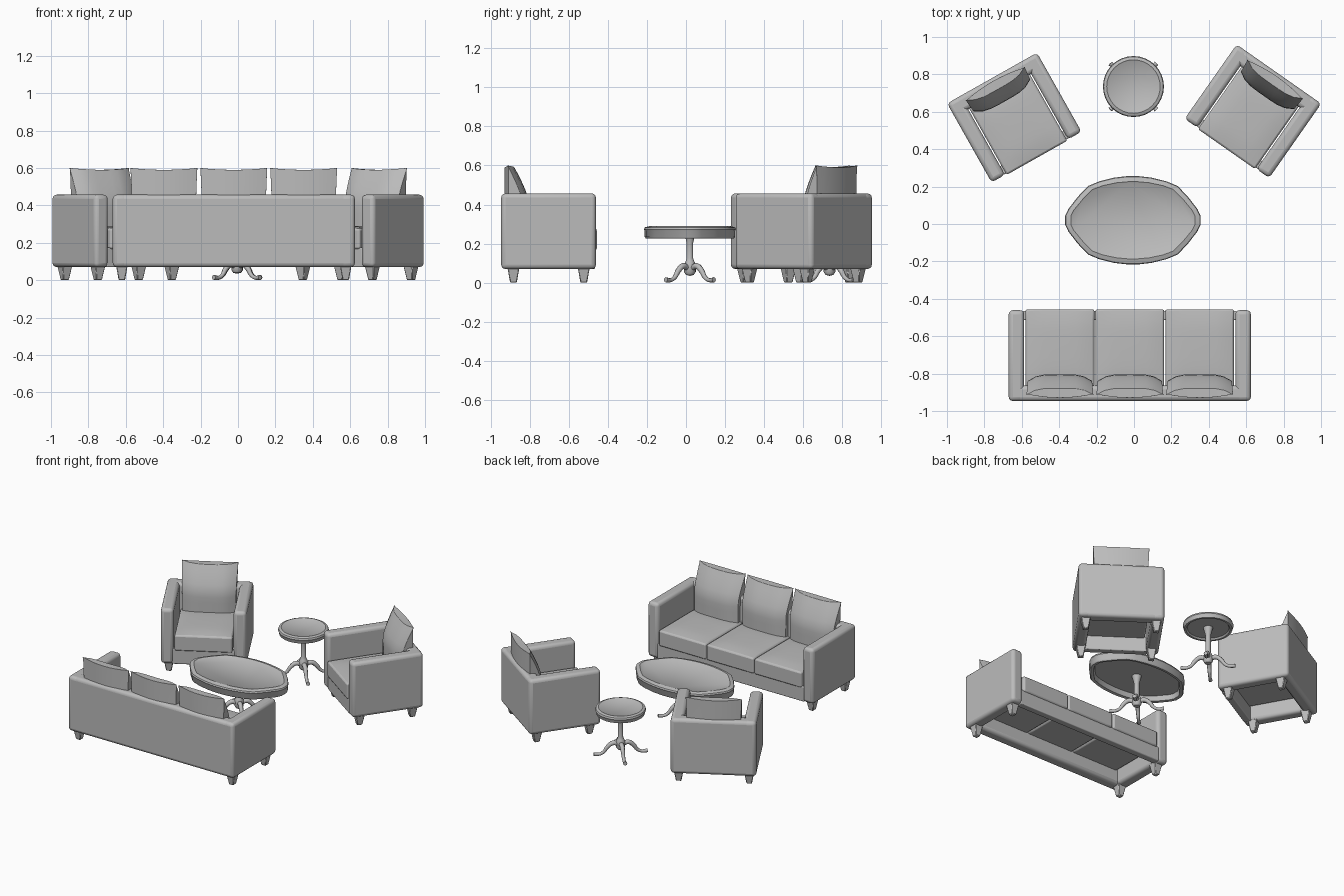
import bpy, bmesh, math
from mathutils import Matrix, Vector

cube = bpy.data.objects.get("Cube")
if cube:
    bpy.data.objects.remove(cube, do_unlink=True)

grey = bpy.data.materials.new("plain_grey")
grey.use_nodes = True
grey.diffuse_color = (0.5, 0.5, 0.5, 1)
grey.node_tree.nodes["Principled BSDF"].inputs["Base Color"].default_value = (0.5, 0.5, 0.5, 1)


def finish(name, bm, matrix, bevel=0.0, segments=3):
    """Turn a bmesh into a smooth-by-angle object with an optional bevel."""
    bmesh.ops.recalc_face_normals(bm, faces=bm.faces)
    mesh = bpy.data.meshes.new(name)
    bm.to_mesh(mesh)
    bm.free()
    mesh.materials.append(grey)
    obj = bpy.data.objects.new(name, mesh)
    bpy.context.collection.objects.link(obj)
    obj.matrix_world = matrix
    if bevel:
        mod = obj.modifiers.new("rounded_edges", "BEVEL")
        mod.width, mod.segments = bevel, segments
    bpy.ops.object.select_all(action="DESELECT")
    obj.select_set(True)
    bpy.context.view_layer.objects.active = obj
    bpy.ops.object.shade_smooth_by_angle(angle=math.radians(40))
    return obj


def box(name, matrix, xs, ys, zs, bevel=0.01):
    bm = bmesh.new()
    bmesh.ops.create_cube(bm, size=1)
    for v in bm.verts:
        v.co = Vector((a + (b - a) * (c + 0.5) for (a, b), c in zip((xs, ys, zs), v.co)))
    return finish(name, bm, matrix, bevel)


def leg(name, matrix, x, y):
    """Short square leg, tapered towards the floor."""
    bm = bmesh.new()
    bmesh.ops.create_cone(bm, cap_ends=True, segments=4, radius1=0.024, radius2=0.044, depth=0.08,
                          matrix=Matrix.Translation((x, y, 0.04)) @ Matrix.Rotation(math.pi / 4, 4, "Z"))
    finish(name, bm, matrix, 0.004, 1)


def soft_block(name, matrix, shape, bevel):
    """Subdivided cube whose points (-1..1) are moved by a shape rule."""
    bm = bmesh.new()
    bmesh.ops.create_cube(bm, size=2)
    bmesh.ops.subdivide_edges(bm, edges=bm.edges, cuts=7, use_grid_fill=True)
    for v in bm.verts:
        v.co = shape(*v.co)
    obj = finish(name, bm, matrix)
    if bevel:
        mod = obj.modifiers.new("soft_seam", "BEVEL")
        mod.width, mod.segments, mod.angle_limit = bevel, 2, math.radians(50)


def seat_cushion(name, matrix, cx, half):
    def shape(u, w, v):
        crown = 0.012 * (1 - u ** 4) * (1 - w ** 4)
        return Vector((cx + half * u, 0.04 + 0.207 * w, 0.222 + 0.055 * v + (crown if v > 0 else 0)))
    soft_block(name, matrix, shape, 0.01)


def back_cushion(name, matrix, cx, half):
    def shape(u, w, v):
        s = (v + 1) / 2
        front = -0.1 - 0.075 * max(0, (s - 0.45) / 0.55) ** 1.3 - 0.035 * u ** 4
        back = -0.226 + 0.02 * u * u
        z = 0.27 + s * (0.33 - 0.01 * (1 - u * u))
        flare = 0.95 + 0.05 * s * s
        return Vector((cx + half * u * flare, back + (front - back) * (w + 1) / 2, z))
    soft_block(name, matrix, shape, 0.006)


def seating(name, width, seats, x, y, turn):
    """Upholstered seat that faces +y before turning."""
    m = Matrix.Translation((x, y, 0)) @ Matrix.Rotation(math.radians(turn), 4, "Z")
    half, deep, arm = width / 2, 0.2425, 0.083
    inner = half - arm
    for side, label in ((-1, "right"), (1, "left")):
        xs = sorted((side * half, side * inner))
        box(f"{name}_{label}_arm", m, xs, (-deep, deep), (0.07, 0.457), 0.022)
        for fy, end in ((-0.18, "back"), (0.18, "front")):
            leg(f"{name}_{end}_{label}_leg", m, side * (half - 0.049), fy)
    box(f"{name}_back", m, (-half + 0.012, half - 0.012), (-deep, -deep + arm), (0.07, 0.457), 0.022)
    box(f"{name}_front_rail", m, (-inner - 0.01, inner + 0.01), (0.19, 0.238), (0.07, 0.175), 0.006)
    pitch = 2 * (inner - 0.004) / seats
    for i in range(seats):
        cx = (i - (seats - 1) / 2) * pitch
        seat_cushion(f"{name}_seat_cushion_{i + 1}", m, cx, pitch / 2 - 0.003)
        back_cushion(f"{name}_back_cushion_{i + 1}", m, cx, pitch / 2 - 0.008)


seating("sofa", 1.295, 3, -0.0225, -0.7035, 0)
seating("right_armchair", 0.552, 1, -0.64, 0.569, 209.4)
seating("left_armchair", 0.552, 1, 0.636, 0.603, 145)


def table_top(name, matrix, outline, layers):
    """Loft an outline through (inset, height) layers, with both ends capped."""
    bm = bmesh.new()
    rings = []
    for inset, z in layers:
        ring = []
        for px, py in outline:
            p = Vector((px, py, 0))
            p -= p.normalized() * inset
            ring.append(bm.verts.new((p.x, p.y, z)))
        rings.append(ring)
    n = len(outline)
    for a, b in zip(rings, rings[1:]):
        for i in range(n):
            bm.faces.new((a[i], a[(i + 1) % n], b[(i + 1) % n], b[i]))
    bm.faces.new(rings[0])
    bm.faces.new(rings[-1])
    finish(name, bm, matrix)


def pedestal(name, matrix, height):
    """Turned post with four curved feet on the diagonals."""
    profile = [(0.0, 0.035), (0.02, 0.04), (0.03, 0.055), (0.03, 0.095), (0.022, 0.11), (0.017, 0.125),
               (0.017, height - 0.06), (0.023, height - 0.035), (0.032, height), (0, height)]
    bm = bmesh.new()
    verts = [bm.verts.new((r, 0, z)) for r, z in profile]
    edges = [bm.edges.new(pair) for pair in zip(verts, verts[1:])]
    bmesh.ops.spin(bm, geom=verts + edges, axis=(0, 0, 1), cent=(0, 0, 0), angle=math.tau, steps=16)
    bmesh.ops.remove_doubles(bm, verts=bm.verts, dist=0.0005)
    finish(f"{name}_post", bm, matrix)
    path = [(0.015, 0.075, 1.1), (0.05, 0.085, 1.15), (0.085, 0.06, 1.0), (0.11, 0.027, 0.8),
            (0.14, 0.013, 0.75), (0.175, 0.015, 0.95)]
    for k in range(4):
        curve = bpy.data.curves.new(f"{name}_foot_{k + 1}", "CURVE")
        curve.dimensions = "3D"
        curve.bevel_depth, curve.bevel_resolution = 0.014, 2
        curve.use_fill_caps = True
        curve.resolution_u = 4
        curve.materials.append(grey)
        spline = curve.splines.new("BEZIER")
        spline.bezier_points.add(len(path) - 1)
        for point, (r, z, thick) in zip(spline.bezier_points, path):
            point.co = (r, 0, z)
            point.radius = thick
            point.handle_left_type = point.handle_right_type = "AUTO"
        foot = bpy.data.objects.new(curve.name, curve)
        bpy.context.collection.objects.link(foot)
        foot.matrix_world = matrix @ Matrix.Rotation(math.pi / 4 + k * math.pi / 2, 4, "Z")


# Oval coffee table with a hollow underside
quarter = [(0.362, 0.025), (0.345, 0.06), (0.295, 0.125), (0.24, 0.183), (0.18, 0.208), (0.1, 0.228), (0.03, 0.236)]
half_outline = quarter + [(-x, y) for x, y in reversed(quarter)]
oval = half_outline + [(-x, -y) for x, y in half_outline]
place = Matrix.Translation((-0.006, 0.02, 0))
table_top("coffee_table_top", place, oval,
          [(0.04, 0.262), (0.032, 0.228), (0.012, 0.225), (0.004, 0.235), (0.004, 0.268),
           (0, 0.273), (0.004, 0.283), (0.03, 0.29), (0.034, 0.287)])
pedestal("coffee_table", place, 0.265)

# Round side table
circle = [(0.163 * math.cos(a * math.tau / 32), 0.163 * math.sin(a * math.tau / 32)) for a in range(32)]
place = Matrix.Translation((-0.003, 0.735, 0))
table_top("side_table_top", place, circle,
          [(0.03, 0.302), (0.022, 0.292), (0.008, 0.292), (0.003, 0.312), (0, 0.318),
           (0.004, 0.33), (0.02, 0.336), (0.024, 0.333)])
pedestal("side_table", place, 0.305)
